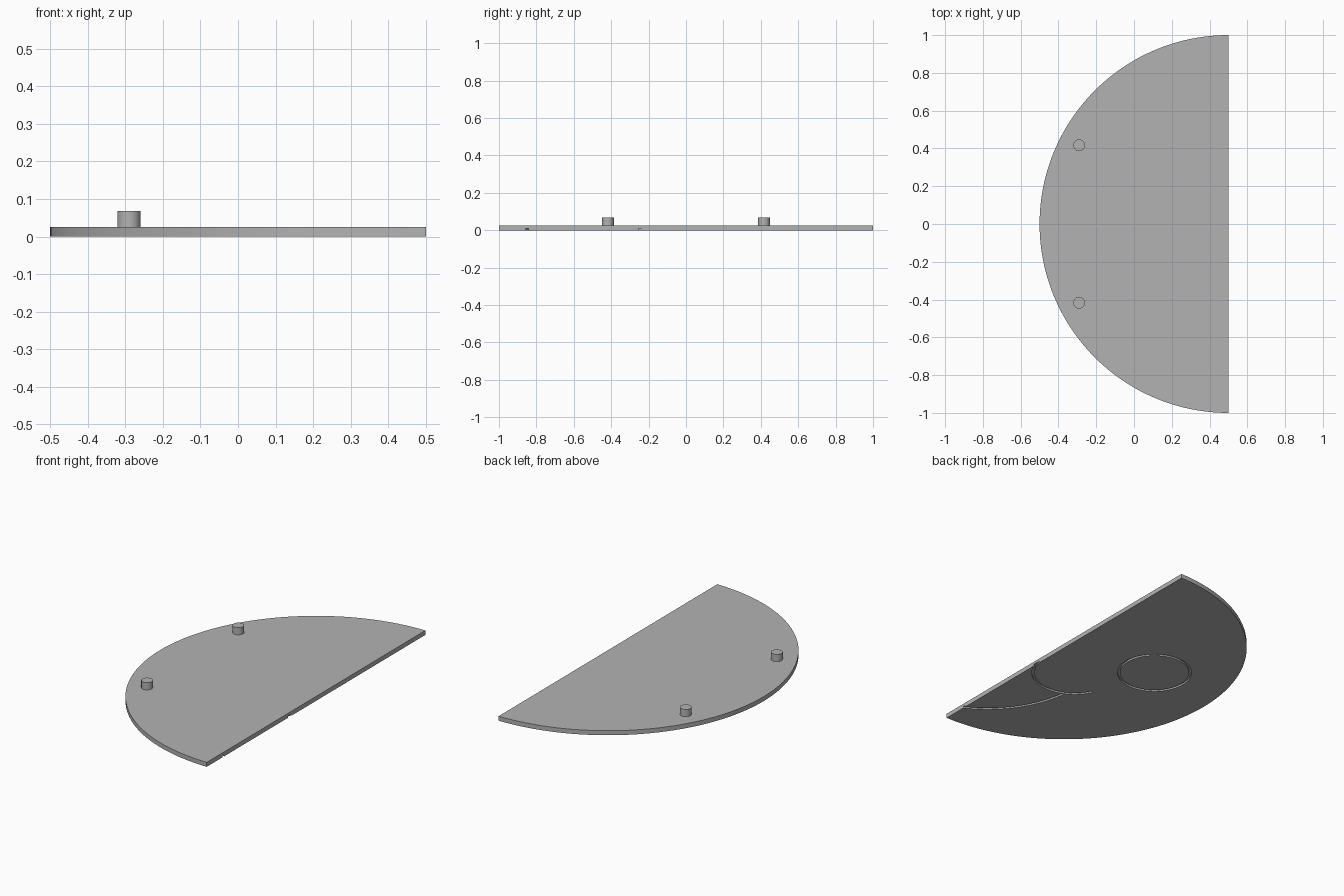
import bpy, bmesh, math
from mathutils import Vector

if "Cube" in bpy.data.objects:
    bpy.data.objects.remove(bpy.data.objects["Cube"], do_unlink=True)

THICK = 0.026
GROOVE_DEPTH = 0.01
GROOVE_WIDTH = 0.014

grey = bpy.data.materials.new("plain grey")
grey.use_nodes = True
colour = (0.45, 0.45, 0.45, 1)
grey.diffuse_color = colour
grey.node_tree.nodes["Principled BSDF"].inputs["Base Color"].default_value = colour


def arc(centre, radius, start, end, steps):
    """Points along an arc, angles in degrees."""
    angles = [math.radians(start + (end - start) * i / steps) for i in range(steps + 1)]
    return [(centre[0] + radius * math.cos(a), centre[1] + radius * math.sin(a)) for a in angles]


def finish(name, bm):
    bmesh.ops.recalc_face_normals(bm, faces=bm.faces)
    mesh = bpy.data.meshes.new(name)
    bm.to_mesh(mesh)
    bm.free()
    mesh.materials.append(grey)
    obj = bpy.data.objects.new(name, mesh)
    bpy.context.collection.objects.link(obj)
    return obj


def extrude_outline(name, outline, z0, z1):
    bm = bmesh.new()
    face = bm.faces.new([bm.verts.new((x, y, z0)) for x, y in outline])
    result = bmesh.ops.extrude_face_region(bm, geom=[face])
    top = [v for v in result["geom"] if isinstance(v, bmesh.types.BMVert)]
    bmesh.ops.translate(bm, verts=top, vec=Vector((0, 0, z1 - z0)))
    return finish(name, bm)


def groove_cutter(name, centre, radius, start, end, steps):
    """Curved bar with a square section; a full turn makes a closed ring."""
    half = GROOVE_WIDTH / 2
    closed = abs(end - start) >= 360
    inner = arc(centre, radius - half, start, end, steps)
    outer = arc(centre, radius + half, start, end, steps)
    if closed:
        inner.pop()
        outer.pop()
    bm = bmesh.new()
    rings = []
    for a, b in zip(inner, outer):
        section = [(*a, -0.02), (*b, -0.02), (*b, GROOVE_DEPTH), (*a, GROOVE_DEPTH)]
        rings.append([bm.verts.new(p) for p in section])
    pairs = list(zip(rings, rings[1:] + rings[:1])) if closed else list(zip(rings, rings[1:]))
    for r, s in pairs:
        for k in range(4):
            n = (k + 1) % 4
            bm.faces.new((r[k], r[n], s[n], s[k]))
    if not closed:
        bm.faces.new(rings[0])
        bm.faces.new(rings[-1])
    obj = finish(name, bm)
    obj.hide_render = True
    obj.hide_viewport = True
    return obj


def shade(obj):
    bpy.ops.object.select_all(action="DESELECT")
    obj.select_set(True)
    bpy.context.view_layer.objects.active = obj
    bpy.ops.object.shade_smooth_by_angle(angle=math.radians(30))


# Half-round plate
plate = extrude_outline("half_round_plate", arc((0.5, 0), 1, 90, 270, 96), 0, THICK)

# Grooves in the underside: a ring, a hook and a long sweep running off the straight edge
cutters = [
    groove_cutter("ring_groove_cutter", (-0.054, 0.11), 0.196, 0, 360, 64),
    groove_cutter("hook_groove_cutter", (0.28, -0.17), 0.229, -155, -8, 40),
    groove_cutter("sweep_groove_cutter", (0.78, -0.317), 0.602, -173, -115, 32),
]
bpy.context.view_layer.objects.active = plate
plate.select_set(True)
for cutter in cutters:
    mod = plate.modifiers.new(cutter.name, "BOOLEAN")
    mod.operation = "DIFFERENCE"
    mod.solver = "EXACT"
    mod.object = cutter
    bpy.ops.object.modifier_apply(modifier=mod.name)
for cutter in cutters:
    bpy.data.objects.remove(cutter, do_unlink=True)
shade(plate)

# Two locating pegs on top
for side, name in ((-1, "front_peg"), (1, "back_peg")):
    outline = arc((-0.29, 0.417 * side), 0.031, 0, 360, 32)[:-1]
    shade(extrude_outline(name, outline, THICK - 0.005, 0.068))
